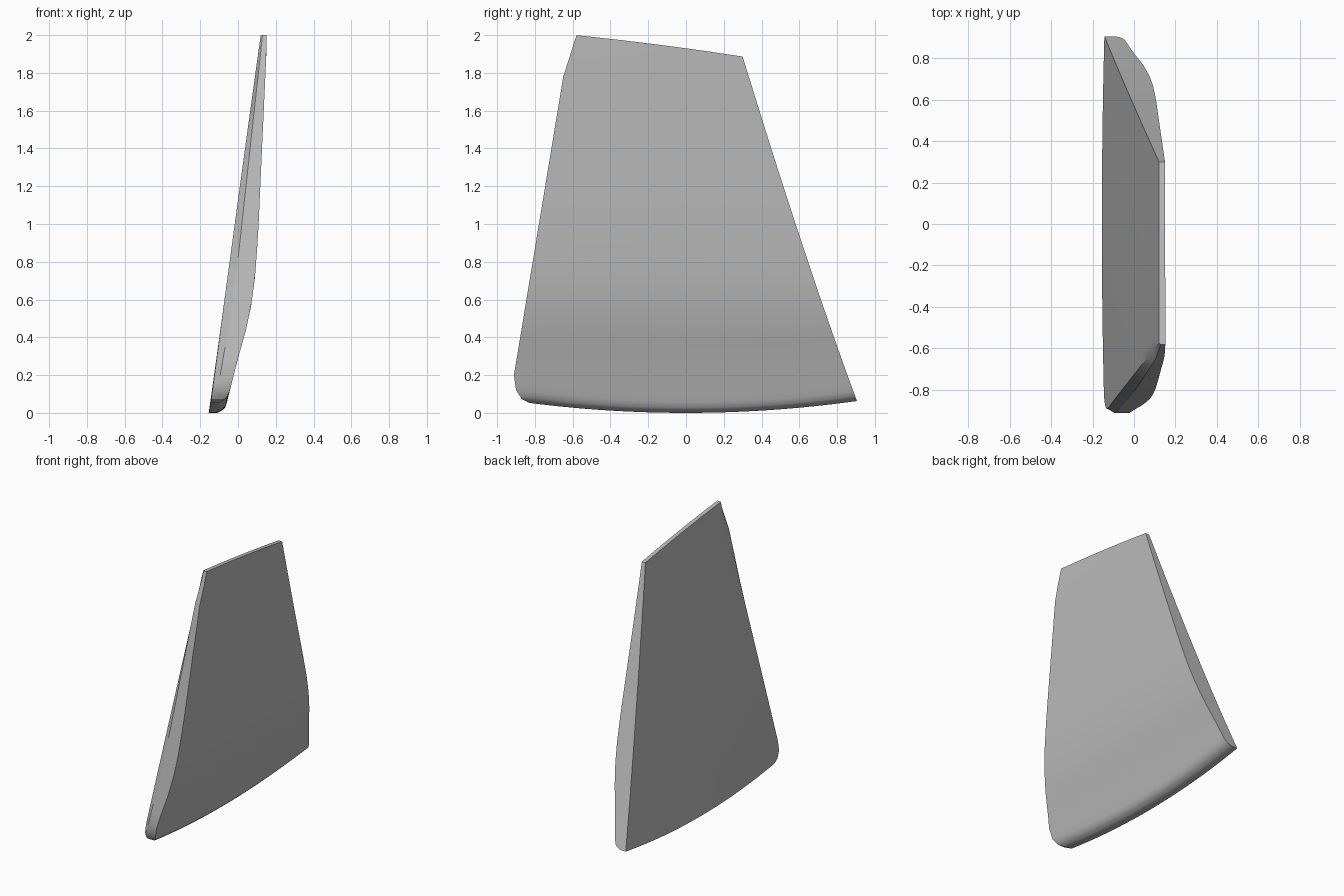
import bpy
import math

if "Cube" in bpy.data.objects:
    bpy.data.objects.remove(bpy.data.objects["Cube"], do_unlink=True)

# Outline curves as (position, value) pairs
BULGE = [(0, -.075), (.05, -.06), (.17, -.03), (.29, 0), (.43, .04), (.57, .07),
         (.72, .09), (.88, .102), (1, .109), (1.9, .15), (2, .151)]
FRONT = [(0, -.83), (.008, -.87), (.03, -.9), (.07, -.911), (.885, -.65), (1, -.58)]
INNER_FRONT = [(0, -.82), (.008, -.86), (.03, -.888), (.06, -.89), (1, -.575)]
LOWER_ROUND = [(0, .045), (.005, .065), (.012, .08), (.03, .1), (.06, .2), (1, .5)]
ROWS = [0, .003, .008, .015, .03, .05, .07, .11, .15, .19, .23, .27, .31, .35,
        .39, .43, .47, .52, .6, .7, .8, .885, .94, 1]
COLUMNS = 20


def sample(curve, t):
    for (a, va), (b, vb) in zip(curve, curve[1:]):
        if t <= b:
            return va + (vb - va) * max(0, t - a) / (b - a)
    return curve[-1][1]


def height(y, s):
    low = .062 * (y / .9) ** 2
    high = 1.93 - .137 * y - .03 * y * y
    return low + s * (high - low)


def inner_x(y, s):
    low = -.155 + .012 * (y / .9) ** 2
    return low + (.12 - low) * s


def outer_x(y, s):
    return min(sample(BULGE, height(y, s)), inner_x(y, s) + sample(LOWER_ROUND, s))


def ring(s):
    """Closed horizontal section through the panel."""
    front, back = sample(FRONT, s), .905 - .605 * s
    inside = sample(INNER_FRONT, s)
    pts = []
    for i in range(COLUMNS + 1):
        y = front + (back - front) * i / COLUMNS
        pts.append((outer_x(y, s), y, height(y, s)))
    for i in range(COLUMNS + 1):
        y = back + (inside - back) * i / COLUMNS
        pts.append((inner_x(y, s), y, height(y, s)))
    # Narrow bevel along the inner front edge
    x = inner_x(front, s)
    pts.append((x + .3 * (outer_x(front, s) - x), front, height(front, s)))
    return pts


# Curved panel: stacked sections joined by quads
verts, faces = [], []
for s in ROWS:
    verts += ring(s)
n = len(verts) // len(ROWS)
for r in range(len(ROWS) - 1):
    for i in range(n):
        j = (i + 1) % n
        faces.append((r * n + i, r * n + j, (r + 1) * n + j, (r + 1) * n + i))

# Bottom and top strips between outer and inner skins
last = (len(ROWS) - 1) * n
for i in range(COLUMNS):
    a, b = i, i + 1
    c, d = 2 * COLUMNS - i, 2 * COLUMNS + 1 - i
    faces.append((a, d, c, b))
    faces.append((last + a, last + b, last + c, last + d))
faces.append((0, n - 1, n - 2))
faces.append((last, last + n - 2, last + n - 1))

mesh = bpy.data.meshes.new("curved_panel")
mesh.from_pydata(verts, [], faces)
panel = bpy.data.objects.new("curved_panel", mesh)
bpy.context.collection.objects.link(panel)

# Plain grey finish
grey = bpy.data.materials.new("plain_grey")
grey.use_nodes = True
colour = (.5, .5, .5, 1)
grey.diffuse_color = colour
grey.node_tree.nodes["Principled BSDF"].inputs["Base Color"].default_value = colour
mesh.materials.append(grey)

bpy.context.view_layer.objects.active = panel
panel.select_set(True)
bpy.ops.object.shade_smooth_by_angle(angle=math.radians(28))
